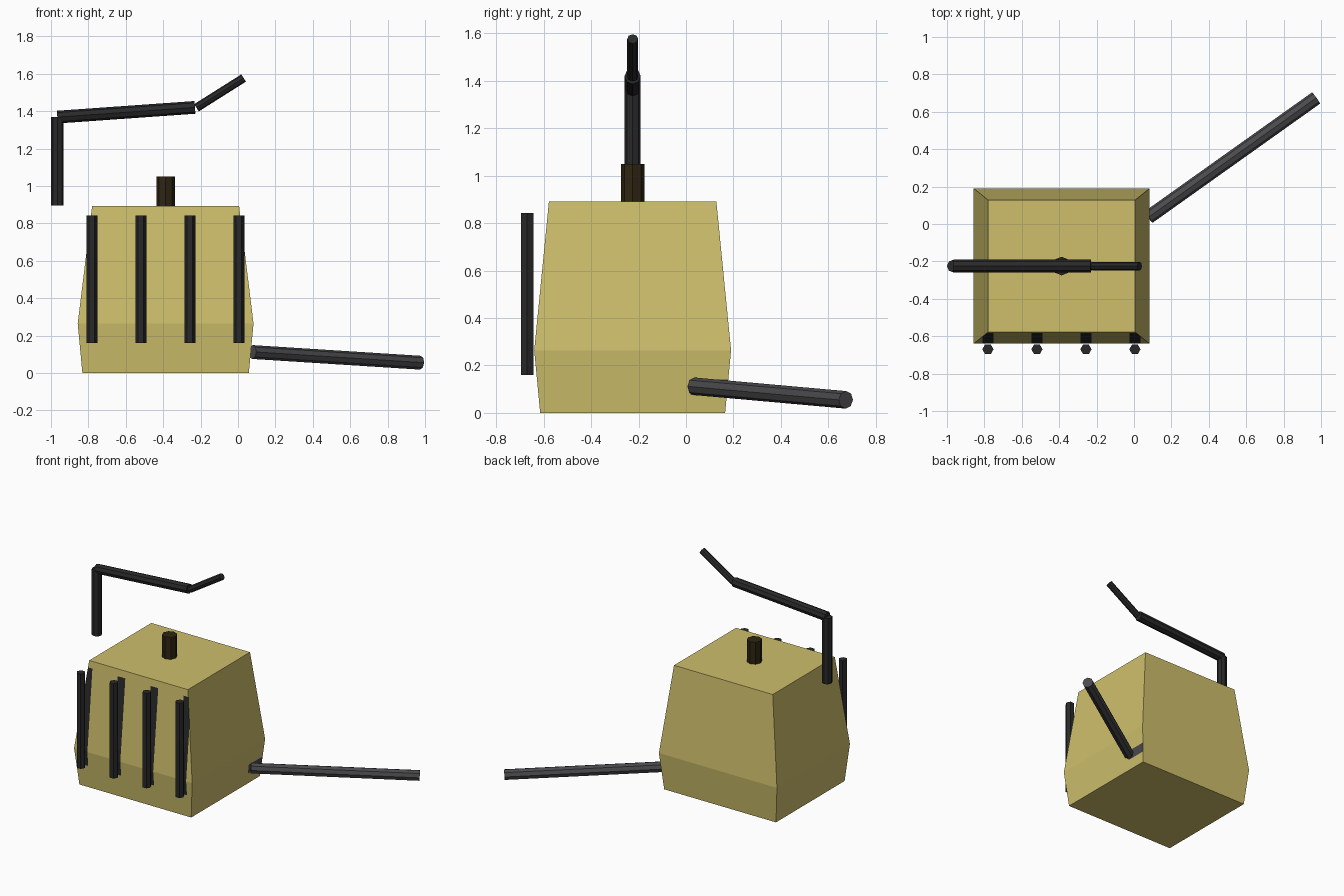
import bpy, bmesh, math
from mathutils import Vector, Matrix

if "Cube" in bpy.data.objects:
    bpy.data.objects.remove(bpy.data.objects["Cube"])


def material(name, rgb):
    m = bpy.data.materials.new(name)
    m.diffuse_color = (*rgb, 1)
    m.use_nodes = True
    m.node_tree.nodes["Principled BSDF"].inputs["Base Color"].default_value = m.diffuse_color
    return m


STRAW = material("straw_yellow", (0.62, 0.52, 0.15))
BLACK = material("charcoal_black", (0.022, 0.022, 0.023))
GREY = material("dark_grey", (0.070, 0.070, 0.076))
BROWN = material("dark_brown", (0.028, 0.019, 0.006))


def finish(bm, name, mats):
    bmesh.ops.recalc_face_normals(bm, faces=bm.faces)
    me = bpy.data.meshes.new(name)
    bm.to_mesh(me)
    bm.free()
    for m in mats:
        me.materials.append(m)
    ob = bpy.data.objects.new(name, me)
    bpy.context.collection.objects.link(ob)
    return ob


def rod(name, a, b, radius, sides, mat, spin=0):
    """Closed prism running from point a to point b."""
    a, b = Vector(a), Vector(b)
    d = b - a
    turn = d.to_track_quat('Z', 'Y').to_matrix().to_4x4()
    mx = Matrix.Translation((a + b) / 2) @ turn @ Matrix.Rotation(spin, 4, 'Z')
    bm = bmesh.new()
    bmesh.ops.create_cone(bm, cap_ends=True, segments=sides, radius1=radius,
                          radius2=radius, depth=d.length, matrix=mx)
    return finish(bm, name, [mat])


CX, CY = -0.387, -0.225
BARS = [-0.781 + 0.262 * i for i in range(4)]
BAR_LOW, BAR_HIGH, BAR_R = 0.16, 0.842, 0.03

# Body: square bulging block, (z, half width, half depth) per level
bm = bmesh.new()
rings = []
for z, hx, hy in [(0, 0.445, 0.39), (0.264, 0.47, 0.415), (0.892, 0.393, 0.353)]:
    rings.append([bm.verts.new((CX + sx * hx, CY + sy * hy, z))
                  for sx, sy in [(-1, -1), (1, -1), (1, 1), (-1, 1)]])
bm.faces.new(rings[0])
bm.faces.new(rings[-1])
for lo, hi in zip(rings, rings[1:]):
    for i in range(4):
        j = (i + 1) % 4
        bm.faces.new((lo[i], lo[j], hi[j], hi[i]))
bmesh.ops.recalc_face_normals(bm, faces=bm.faces)


def cut(axis, value, keep):
    """Score the faces picked by keep along one axis plane."""
    co, no = Vector(), Vector()
    co[axis] = value
    no[axis] = 1
    bm.normal_update()
    faces = [f for f in bm.faces if keep(f)]
    geom = faces + list({e for f in faces for e in f.edges}) \
        + list({v for f in faces for v in f.verts})
    bmesh.ops.bisect_plane(bm, geom=geom, plane_co=co, plane_no=no, dist=1e-5)


def front(f):
    return f.normal.y < -0.9


def right(f):
    return f.normal.x > 0.9


# Dark stripes behind the bars and a grey patch behind the side pole
for x in BARS:
    cut(0, x - BAR_R, front)
    cut(0, x + BAR_R, front)
for z in (BAR_LOW, BAR_HIGH):
    cut(2, z, front)
for z in (0.075, 0.14):
    cut(2, z, right)
cut(1, 0.02, right)
bm.normal_update()
for f in bm.faces:
    c = f.calc_center_median()
    if front(f) and BAR_LOW < c.z < BAR_HIGH and any(abs(c.x - x) < BAR_R for x in BARS):
        f.material_index = 1
    elif right(f) and 0.075 < c.z < 0.14 and c.y > 0.02:
        f.material_index = 2
finish(bm, "body", [STRAW, BLACK, GREY])

# Row of upright hexagonal bars in front of the body
for i, x in enumerate(BARS):
    rod(f"front_bar_{i + 1}", (x, -0.67, BAR_LOW), (x, -0.67, BAR_HIGH),
        BAR_R, 6, BLACK, math.pi / 2)

# Stub on top
rod("top_stub", (CX, CY, 0.88), (CX, CY, 1.05), 0.05, 8, BROWN)

# Raised bent arm
elbow = (-0.966, CY, 1.368)
rod("arm_post", (-0.966, CY, 0.895), elbow, 0.034, 8, BLACK)
rod("arm_beam", elbow, (-0.23, CY, 1.42), 0.034, 8, BLACK)
rod("arm_tip", (-0.222, CY, 1.418), (0.03, CY, 1.577), 0.023, 8, BLACK)

# Long pole leaning out of the side
rod("side_pole", (0.077, 0.036, 0.112), (0.974, 0.674, 0.055), 0.037, 8, GREY)
